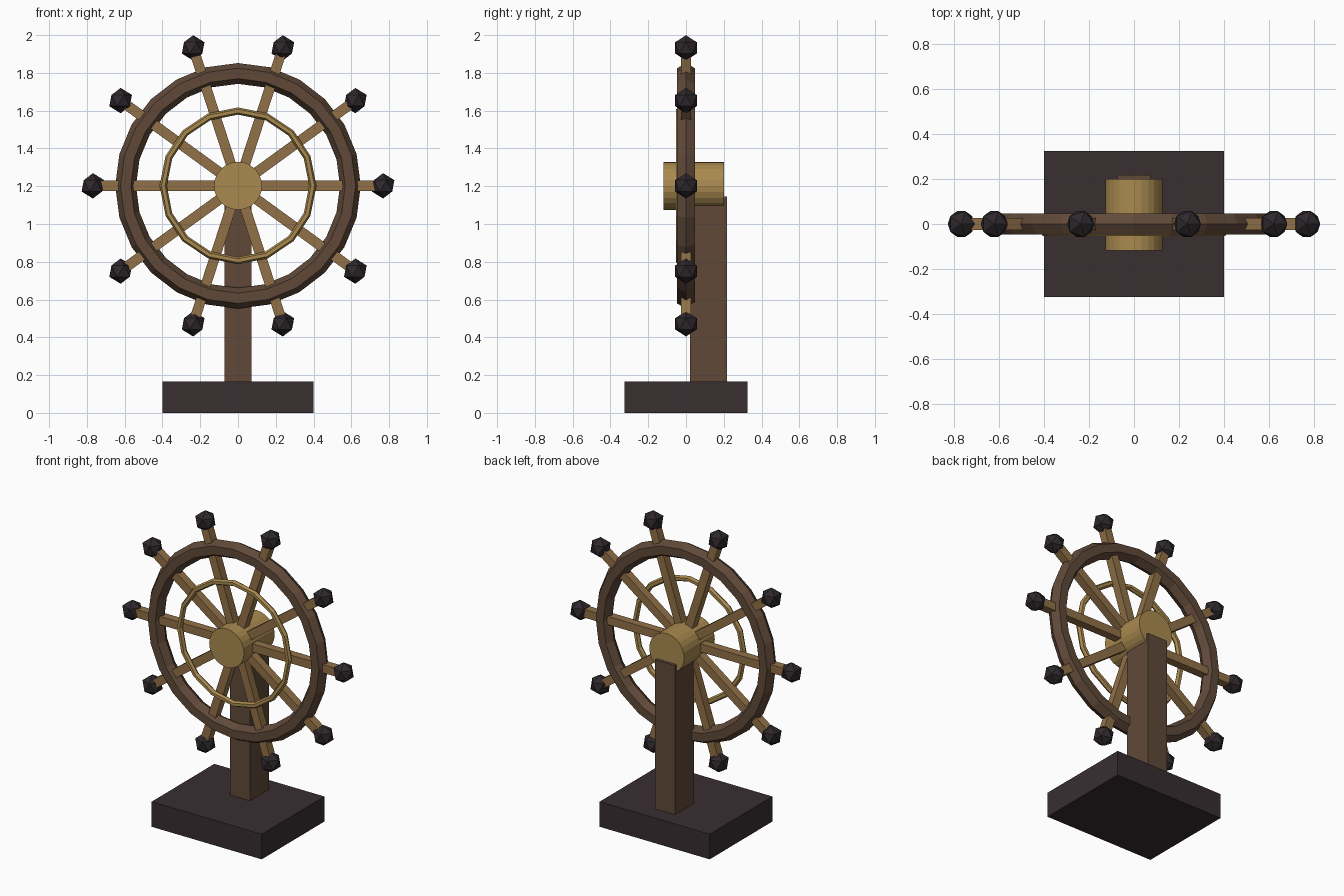
import bpy
from math import cos, sin, pi

cube = bpy.data.objects.get("Cube")
if cube:
    bpy.data.objects.remove(cube, do_unlink=True)

AXLE_Z = 1.202      # height of the wheel centre
KNOB_R = 0.768      # distance from the centre to each knob
SPOKES = 10


def material(name, *srgb):
    color = [(c / 255 / 12.92) if c < 11 else ((c / 255 + 0.055) / 1.055) ** 2.4 for c in srgb] + [1]
    mat = bpy.data.materials.new(name)
    mat.use_nodes = True
    mat.diffuse_color = color
    bsdf = next(n for n in mat.node_tree.nodes if n.type == 'BSDF_PRINCIPLED')
    bsdf.inputs["Base Color"].default_value = color
    return mat


dark_wood = material("dark wood", 56, 46, 48)
brown_wood = material("brown wood", 96, 73, 57)
light_wood = material("light wood", 146, 113, 72)
brass = material("brass", 170, 138, 79)
black_knob = material("black knob", 46, 40, 44)


def finish(name, mat):
    obj = bpy.context.object
    obj.name = obj.data.name = name
    obj.data.materials.clear()
    obj.data.materials.append(mat)
    return obj


def box(name, mat, center, size, turn=0):
    bpy.ops.mesh.primitive_cube_add(size=1, location=center, rotation=(0, turn, 0))
    obj = finish(name, mat)
    obj.scale = size
    return obj


def ring(name, mat, y, major, minor, segments, sides):
    bpy.ops.mesh.primitive_torus_add(
        location=(0, y, AXLE_Z), rotation=(pi / 2, 0, 0), major_radius=major,
        minor_radius=minor, major_segments=segments, minor_segments=sides)
    finish(name, mat)


# Stand
box("base", dark_wood, (0, 0, 0.0825), (0.8, 0.65, 0.165))
box("post", brown_wood, (0, 0.119, 0.65), (0.145, 0.198, 0.99))

# Hub and rings
bpy.ops.mesh.primitive_cylinder_add(vertices=24, radius=0.127, depth=0.318,
                                    location=(0, 0.041, AXLE_Z), rotation=(pi / 2, 0, 0))
finish("hub", brass)
ring("rim", brown_wood, 0, 0.595, 0.055, 24, 6)
ring("inner_ring", brass, -0.037, 0.396, 0.019, 16, 6)

# Spokes with faceted knobs
for i in range(SPOKES):
    a = 2 * pi * i / SPOKES
    dx, dz = cos(a), sin(a)
    box(f"spoke_{i + 1}", light_wood,
        (dx * KNOB_R / 2, 0, AXLE_Z + dz * KNOB_R / 2), (KNOB_R, 0.054, 0.054), -a)
    bpy.ops.mesh.primitive_ico_sphere_add(
        subdivisions=1, radius=0.067, location=(dx * KNOB_R, 0, AXLE_Z + dz * KNOB_R))
    finish(f"knob_{i + 1}", black_knob)
